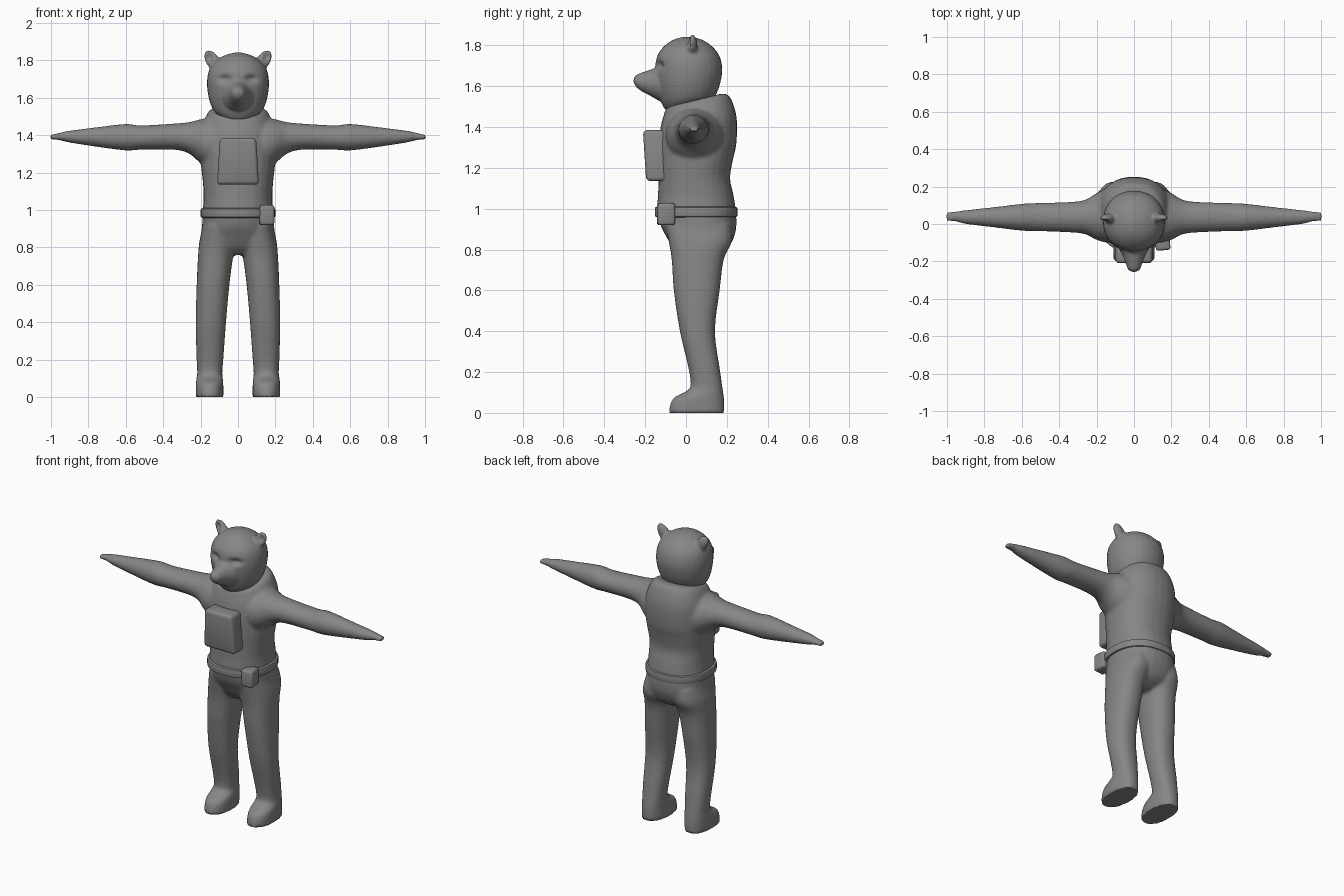
import bpy, bmesh, math
from mathutils import Matrix

if "Cube" in bpy.data.objects:
    bpy.data.objects.remove(bpy.data.objects["Cube"])

grey = bpy.data.materials.new("suit_grey")
grey.diffuse_color = (0.24, 0.24, 0.24, 1)
grey.use_nodes = True
grey.node_tree.nodes["Principled BSDF"].inputs["Base Color"].default_value = grey.diffuse_color


def spline(rows, steps=4):
    """Catmull-Rom refinement of a list of cross-sections."""
    out = []
    for i in range(len(rows) - 1):
        a, b, c, d = (rows[max(i - 1, 0)], rows[i], rows[i + 1],
                      rows[min(i + 2, len(rows) - 1)])
        for s in range(steps):
            t = s / steps
            out.append([0.5 * (2*q + (r-p)*t + (2*p-5*q+4*r-u)*t*t + (3*q-p-3*r+u)*t**3)
                        for p, q, r, u in zip(a, b, c, d)])
    return out + [list(rows[-1])]


def loft(bm, rows, axis, sides=28, power=2.0, smooth=True, sx=1):
    """Closed skin over rows (position, lo1, hi1, lo2, hi2, tilt)."""
    rings = []
    for pos, l1, h1, l2, h2, tilt in (spline(rows) if smooth else rows):
        ring = []
        for k in range(sides):
            c, s = (f(2 * math.pi * k / sides) for f in (math.cos, math.sin))
            c, s = (math.copysign(abs(v) ** (2 / power), v) for v in (c, s))
            u = (l1 + h1) / 2 + (h1 - l1) / 2 * c
            v = (l2 + h2) / 2 + (h2 - l2) / 2 * s
            p = pos + tilt * (h2 - l2) / 2 * s
            co = {'X': (p, u, v), 'Y': (u, p, v), 'Z': (u, v, p)}[axis]
            ring.append(bm.verts.new((co[0] * sx, co[1], co[2])))
        rings.append(ring)
    for a, b in zip(rings, rings[1:]):
        for k in range(sides):
            n = (k + 1) % sides
            bm.faces.new((a[k], a[n], b[n], b[k]))
    bm.faces.new(rings[0][::-1])
    bm.faces.new(rings[-1])


def finish(bm, name, angle=40):
    bmesh.ops.recalc_face_normals(bm, faces=bm.faces)
    me = bpy.data.meshes.new(name)
    bm.to_mesh(me)
    bm.free()
    ob = bpy.data.objects.new(name, me)
    bpy.context.collection.objects.link(ob)
    me.materials.append(grey)
    bpy.ops.object.select_all(action='DESELECT')
    ob.select_set(True)
    bpy.context.view_layer.objects.active = ob
    bpy.ops.object.shade_smooth_by_angle(angle=math.radians(angle))
    return ob


def fuse(ob, voxel, rounds):
    """Weld overlapping volumes into one softened skin."""
    rm = ob.modifiers.new("weld", 'REMESH')
    rm.mode, rm.voxel_size, rm.use_smooth_shade = 'VOXEL', voxel, True
    sm = ob.modifiers.new("soften", 'SMOOTH')
    sm.factor, sm.iterations = 0.5, rounds
    for m in ("weld", "soften"):
        bpy.ops.object.modifier_apply(modifier=m)
    ob.data.materials.clear()
    ob.data.materials.append(grey)
    bpy.ops.object.shade_smooth_by_angle(angle=math.radians(50))


def box(name, size, loc, bevel, shape=None, turn=0):
    bm = bmesh.new()
    bmesh.ops.create_cube(bm, size=1)
    bmesh.ops.scale(bm, vec=size, verts=bm.verts)
    if shape:
        for v in bm.verts:
            shape(v.co)
    bmesh.ops.rotate(bm, matrix=Matrix.Rotation(turn, 3, 'Z'), verts=bm.verts)
    bmesh.ops.translate(bm, vec=loc, verts=bm.verts)
    bmesh.ops.bevel(bm, geom=bm.edges[:], offset=bevel, segments=3,
                    profile=0.5, affect='EDGES')
    return finish(bm, name)


# Body: torso, arms and legs welded together
bm = bmesh.new()
loft(bm, [(z, -w, w, a, b, t) for z, w, a, b, t in (
    (.76, .07, -.02, .13, 0), (.80, .15, -.06, .20, 0), (.86, .195, -.095, .235, 0),
    (.92, .192, -.125, .247, 0), (1.0, .188, -.14, .243, 0), (1.07, .184, -.137, .232, 0),
    (1.15, .188, -.135, .216, 0), (1.24, .198, -.135, .23, 0), (1.32, .20, -.135, .247, 0),
    (1.43, .195, -.122, .248, .10), (1.51, .165, -.105, .215, .24),
    (1.53, .142, -.095, .175, .25))], 'Z', power=2.25)
arm = [(.02, -.10, .20, 1.22, 1.50, 0), (.14, -.10, .19, 1.22, 1.495, 0),
       (.20, -.085, .165, 1.25, 1.485, 0), (.26, -.055, .13, 1.30, 1.47, 0),
       (.34, -.045, .118, 1.322, 1.462, 0), (.52, -.038, .112, 1.322, 1.452, 0),
       (.60, -.036, .108, 1.318, 1.460, 0), (.75, -.018, .09, 1.337, 1.443, 0),
       (.90, .0, .074, 1.36, 1.424, 0), (.95, .012, .068, 1.372, 1.414, 0),
       (1.003, .014, .066, 1.378, 1.401, 0)]
leg = [(.92, .02, .185, -.10, .22, 0), (.84, .008, .205, -.085, .225, 0),
       (.75, .026, .214, -.07, .185, 0), (.60, .046, .221, -.06, .165, 0),
       (.40, .064, .226, -.03, .142, 0), (.22, .077, .222, .012, .165, 0),
       (.13, .084, .218, .022, .178, 0), (.10, .081, .222, -.01, .182, 0),
       (.075, .079, .225, -.058, .186, 0), (.04, .078, .226, -.078, .188, 0),
       (0, .078, .226, -.083, .188, 0)]
for side in (1, -1):
    loft(bm, arm, 'X', sx=side)
    loft(bm, leg, 'Z', power=2.3, sx=side)
body = finish(bm, "body")
fuse(body, .01, 4)
for v in body.data.vertices:      # level the soles on the ground
    if v.co.z < .008:
        v.co.z = 0

# Head: skull, muzzle and ears welded together
bm = bmesh.new()
loft(bm, [(z, -w, w, a, b, t) for z, w, a, b, t in (
    (1.505, .10, -.10, .13, .2), (1.54, .135, -.122, .148, .15), (1.60, .157, -.142, .166, .05),
    (1.68, .166, -.152, .178, 0), (1.75, .154, -.14, .163, 0), (1.80, .115, -.103, .122, 0),
    (1.83, .062, -.055, .072, 0), (1.842, .012, -.008, .02, 0))], 'Z', power=2.1)
loft(bm, [(y, -w, w, a, b, 0) for y, w, a, b in (
    (-.05, .10, 1.53, 1.70), (-.12, .085, 1.525, 1.695), (-.17, .06, 1.55, 1.682),
    (-.215, .043, 1.573, 1.667), (-.243, .032, 1.595, 1.656), (-.256, .012, 1.615, 1.64))], 'Y')
for side in (1, -1):
    m = (Matrix.Translation((side * .136, .03, 1.798)) @ Matrix.Rotation(side * .55, 4, 'Y')
         @ Matrix.Diagonal((.036, .026, .062, 1)))
    bmesh.ops.create_uvsphere(bm, u_segments=20, v_segments=12, radius=1, matrix=m)
head = finish(bm, "head")
fuse(head, .008, 3)
for v in head.data.vertices:      # press in eye sockets and ear cups
    x, y, z = abs(v.co.x), v.co.y, v.co.z
    if y < -.05:
        v.co.y += .024 * math.exp(-((x - .07) / .034) ** 2 - ((z - .695) / 1e9) ** 2
                                  - ((z - 1.70) / .02) ** 2)
    elif y < .035:
        v.co.y += .022 * math.exp(-((x - .152) / .017) ** 2 - ((z - 1.818) / .024) ** 2)

# Belt around the waist
bm = bmesh.new()
loft(bm, [(z, -.2 + d, .2 - d, -.153 + d, .252 - d, 0) for z, d in (
    (.958, .012), (.962, .002), (.968, 0), (1.0, 0), (1.006, .002), (1.01, .012))],
    'Z', sides=40, power=2.25, smooth=False)
finish(bm, "belt")

# Belt pouch
box("belt_pouch", (.078, .085, .108), (.153, -.098, .973), .014, turn=.1)


# Chest pack, narrower and leaning forward at the top
def taper(co):
    top = co.z > 0
    co.x *= .9 if top else 1.04
    co.y += -.008 if top else .008


box("chest_pack", (.215, .11, .25), (0, -.148, 1.26), .02, taper)
